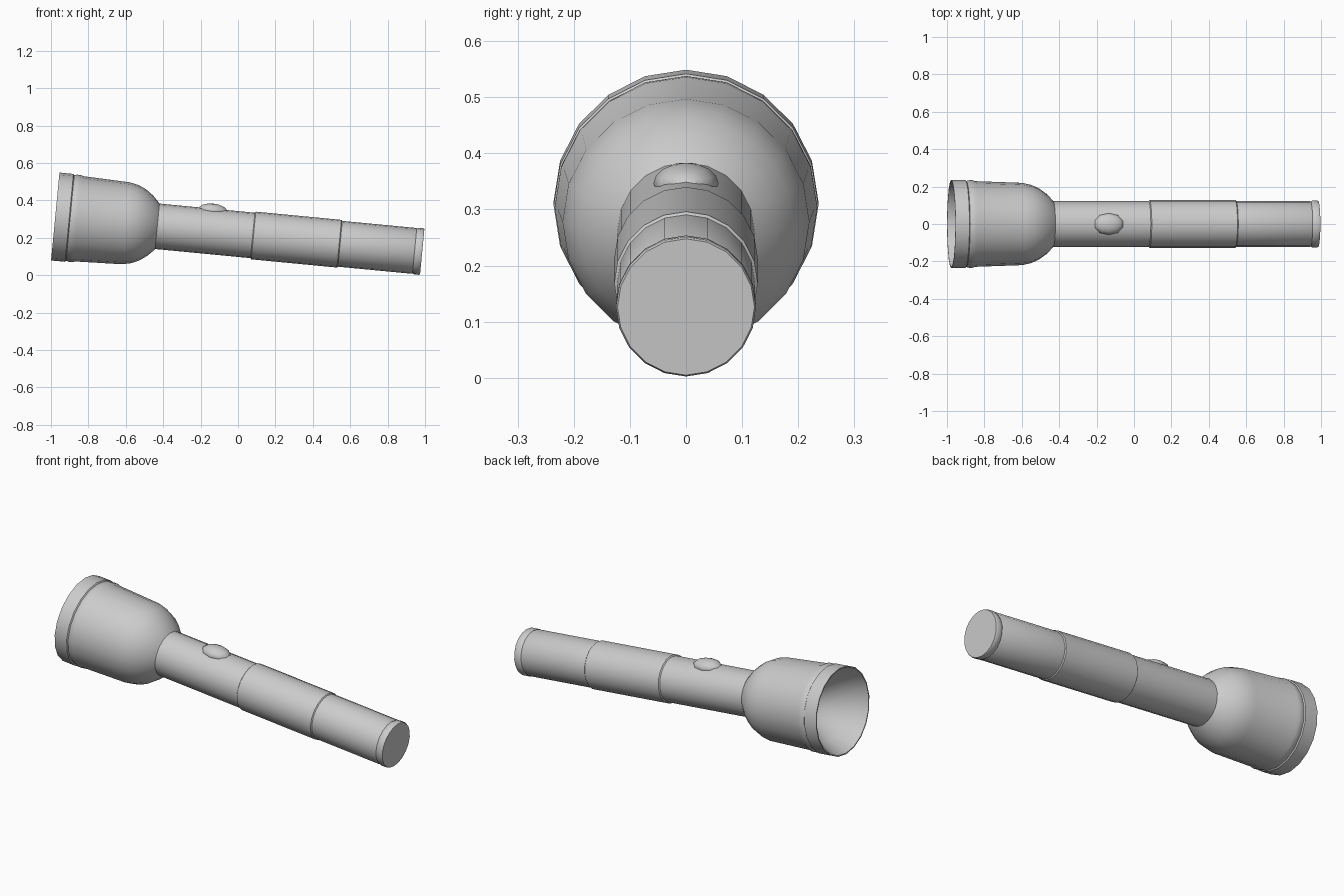
import bpy, bmesh, math
from mathutils import Matrix, Vector

cube = bpy.data.objects.get("Cube")
if cube:
    bpy.data.objects.remove(cube, do_unlink=True)

SIDES = 20
# Tilted axis: local x runs from the lens rim to the tail
POSE = Matrix.Translation((-0.977, 0, 0.314)) @ Matrix.Rotation(math.radians(5.47), 4, 'Y')

grey = bpy.data.materials.new("plain_grey")
grey.use_nodes = True
grey.diffuse_color = (0.6, 0.6, 0.6, 1)
grey.node_tree.nodes["Principled BSDF"].inputs["Base Color"].default_value = (0.6, 0.6, 0.6, 1)


def finish(name, bm):
    mesh = bpy.data.meshes.new(name)
    bm.to_mesh(mesh)
    bm.free()
    mesh.materials.append(grey)
    obj = bpy.data.objects.new(name, mesh)
    bpy.context.collection.objects.link(obj)
    bpy.ops.object.select_all(action='DESELECT')
    obj.select_set(True)
    bpy.context.view_layer.objects.active = obj
    bpy.ops.object.shade_smooth_by_angle(angle=math.radians(40))
    obj.matrix_world = POSE
    return obj


def lathe(name, profile):
    """Turn (distance, radius) points round the axis; radius 0 closes the end."""
    bm = bmesh.new()
    rings = []
    for s, r in profile:
        if r == 0:
            rings.append([bm.verts.new((s, 0, 0))] * SIDES)
        else:
            angles = [math.tau * i / SIDES for i in range(SIDES)]
            rings.append([bm.verts.new((s, r * math.sin(a), r * math.cos(a))) for a in angles])
    for a, b in zip(rings, rings[1:]):
        for i in range(SIDES):
            j = (i + 1) % SIDES
            corners = list(dict.fromkeys((a[i], b[i], b[j], a[j])))
            bm.faces.new(corners)
    bm.normal_update()
    # Make the outer wall face away from the axis
    wall = max(bm.faces, key=lambda f: f.calc_center_median().yz.length)
    c = wall.calc_center_median()
    if wall.normal.dot(Vector((0, c.y, c.z))) < 0:
        bmesh.ops.reverse_faces(bm, faces=bm.faces[:])
    return finish(name, bm)


# Reflector bowl, rim, retaining ring and rounded lamp head
lathe("lamp_head", [
    (0.25, 0), (0.24, 0.05), (0.19, 0.11), (0.10, 0.18), (0.0, 0.23), (0.0, 0.236),
    (0.075, 0.236), (0.08, 0.230), (0.095, 0.234), (0.115, 0.234), (0.13, 0.229),
    (0.38, 0.220), (0.43, 0.209), (0.47, 0.191), (0.51, 0.162), (0.535, 0.137),
    (0.548, 0.122)])

# Barrel, thicker grip and tail section
lathe("barrel", [(0.54, 0.122), (1.06, 0.122)])
lathe("grip", [(1.06, 0.122), (1.065, 0.128), (1.525, 0.128), (1.53, 0.123)])
lathe("tail_cap", [
    (1.53, 0.123), (1.925, 0.123), (1.93, 0.120), (1.94, 0.125),
    (1.965, 0.125), (1.971, 0.122), (1.971, 0)])

# Domed switch on top of the barrel
bm = bmesh.new()
bmesh.ops.create_uvsphere(bm, u_segments=10, v_segments=8, radius=1)
bmesh.ops.transform(bm, verts=bm.verts, matrix=Matrix.Translation((0.835, 0, 0.112))
                    @ Matrix.Diagonal((0.083, 0.058, 0.037, 1)))
finish("switch_button", bm)
